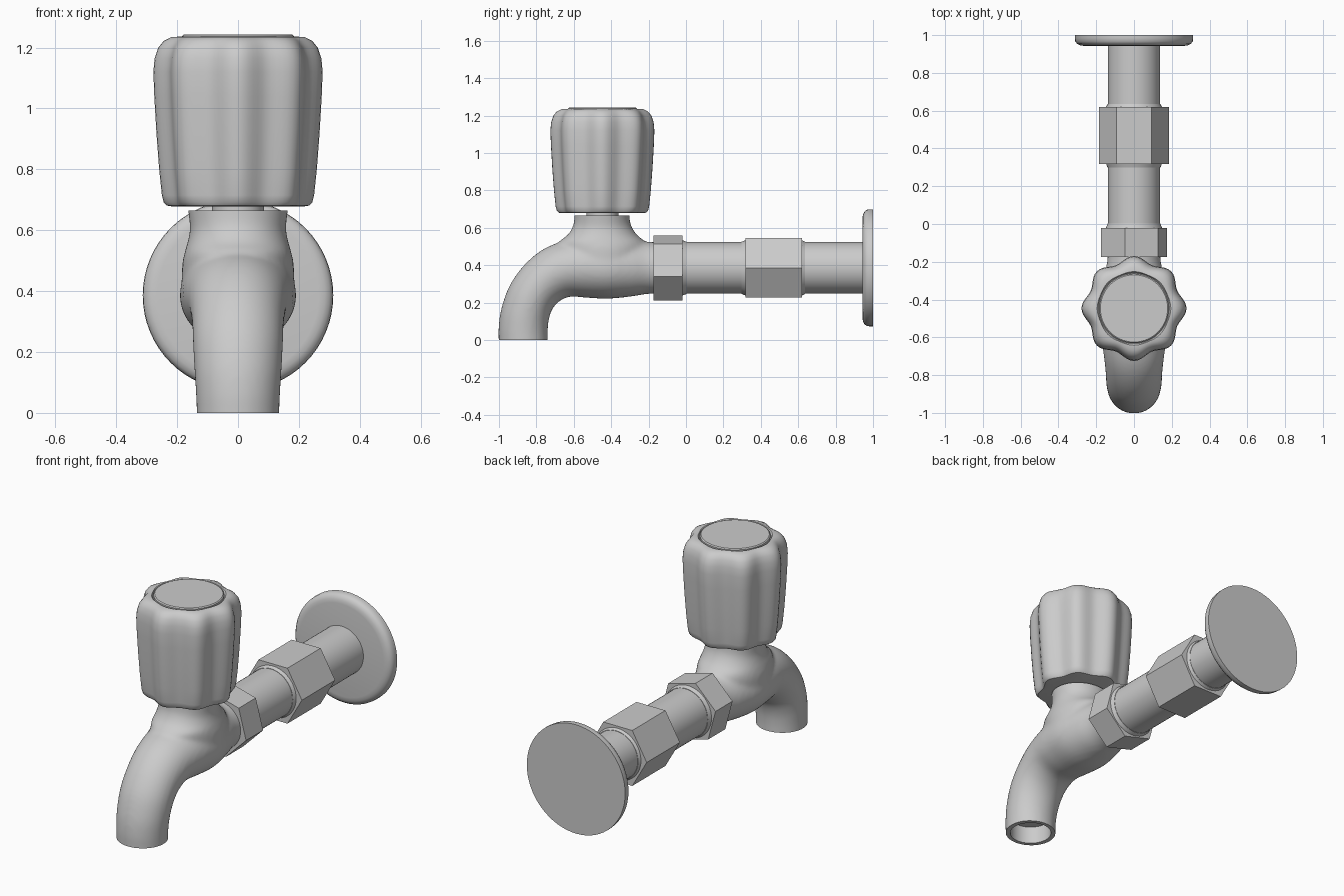
import bpy, bmesh
from math import sin, cos, pi, radians
from mathutils import Vector

if "Cube" in bpy.data.objects:
    bpy.data.objects.remove(bpy.data.objects["Cube"])

AXIS_Z = 0.386    # height of the pipe centreline
STEM_Y = -0.447   # handle axis


def rings_to_bmesh(bm, rings):
    rows = [[bm.verts.new(p) for p in r] for r in rings]
    n = len(rows[0])
    for a, b in zip(rows, rows[1:]):
        for i in range(n):
            bm.faces.new((a[i], a[(i + 1) % n], b[(i + 1) % n], b[i]))
    bm.faces.new(rows[0])
    bm.faces.new(rows[-1])


def finish(name, bm, angle=35):
    bmesh.ops.recalc_face_normals(bm, faces=bm.faces)
    me = bpy.data.meshes.new(name)
    bm.to_mesh(me)
    bm.free()
    ob = bpy.data.objects.new(name, me)
    bpy.context.collection.objects.link(ob)
    if angle:
        smooth(ob, angle)
    return ob


def activate(ob):
    bpy.ops.object.select_all(action='DESELECT')
    ob.select_set(True)
    bpy.context.view_layer.objects.active = ob


def smooth(ob, angle):
    activate(ob)
    bpy.ops.object.shade_smooth_by_angle(angle=radians(angle))


def apply(ob, mod):
    activate(ob)
    bpy.ops.object.modifier_apply(modifier=mod.name)


def lathe_y(name, profile, n=48, turn=0, angle=35):
    """Rings along the pipe axis from (y, radius) pairs."""
    bm = bmesh.new()
    rings_to_bmesh(bm, [[(r * cos(2 * pi * i / n + turn), y,
                          AXIS_Z + r * sin(2 * pi * i / n + turn))
                         for i in range(n)] for y, r in profile])
    return finish(name, bm, angle)


def lathe_z(name, profile, y, n=64, wave=None):
    """Rings about a vertical axis from (z, radius[, scallop]) tuples."""
    bm = bmesh.new()
    rings = []
    for p in profile:
        w = p[2] if len(p) > 2 else 0
        ring = []
        for i in range(n):
            t = 2 * pi * i / n
            r = p[1] * (1 - w * (1 - cos(8 * t)) / 2)
            ring.append((r * cos(t), y + r * sin(t), p[0]))
        rings.append(ring)
    rings_to_bmesh(bm, rings)
    return finish(name, bm)


def spline(rows, steps=5):
    """Catmull-Rom through rows of numbers."""
    pts = [Vector(r) for r in rows]
    out = []
    for i in range(len(pts) - 1):
        a, b, c, d = pts[max(i - 1, 0)], pts[i], pts[i + 1], pts[min(i + 2, len(pts) - 1)]
        for s in range(steps):
            t = s / steps
            out.append(0.5 * (2 * b + (c - a) * t + (2 * a - 5 * b + 4 * c - d) * t ** 2
                              + (3 * b - a - 3 * c + d) * t ** 3))
    return out + [pts[-1]]


def section_loft(bm, rows, n=40):
    """Ellipses given by two side-view ends (y1, z1), (y2, z2) and half width in x."""
    rings = []
    for y1, z1, y2, z2, hx in spline(rows):
        cy, cz, dy, dz = (y1 + y2) / 2, (z1 + z2) / 2, (y1 - y2) / 2, (z1 - z2) / 2
        rings.append([(hx * sin(2 * pi * i / n), cy + dy * cos(2 * pi * i / n),
                       cz + dz * cos(2 * pi * i / n)) for i in range(n)])
    rings_to_bmesh(bm, rings)


# Tap body: curved spout and neck, fused by voxel remesh
bm = bmesh.new()
section_loft(bm, [
    (-0.10, 0.525, -0.10, 0.247, 0.14), (-0.20, 0.525, -0.20, 0.247, 0.142),
    (-0.30, 0.54, -0.30, 0.232, 0.168), (-0.42, 0.55, -0.42, 0.221, 0.191),
    (-0.56, 0.55, -0.54, 0.227, 0.183), (-0.73, 0.503, -0.62, 0.232, 0.163),
    (-0.85, 0.417, -0.68, 0.205, 0.152), (-0.94, 0.297, -0.717, 0.16, 0.148),
    (-0.987, 0.17, -0.735, 0.10, 0.143), (-1.002, 0.07, -0.739, 0.04, 0.138),
    (-1.002, 0.0, -0.738, 0.0, 0.136), (-1.002, -0.06, -0.738, -0.06, 0.135)])
section_loft(bm, [
    (-0.64, 0.38, -0.24, 0.38, 0.186), (-0.67, 0.48, -0.215, 0.48, 0.184),
    (-0.678, 0.525, -0.22, 0.525, 0.176), (-0.635, 0.56, -0.26, 0.56, 0.166),
    (-0.608, 0.60, -0.288, 0.60, 0.158), (-0.598, 0.64, -0.30, 0.64, 0.161),
    (-0.594, 0.72, -0.303, 0.72, 0.172)])
body = finish("tap_body", bm, None)
m = body.modifiers.new("fuse", 'REMESH')
m.mode, m.voxel_size = 'VOXEL', 0.012
apply(body, m)
m = body.modifiers.new("soften", 'SMOOTH')
m.factor, m.iterations = 0.5, 10
apply(body, m)

# Trim the three ends flat
bm = bmesh.new()
bm.from_mesh(body.data)
for co, no in (((0, 0, 0), (0, 0, -1)), ((0, 0, 0.665), (0, 0, 1)), ((0, -0.15, 0), (0, 1, 0))):
    geom = bm.verts[:] + bm.edges[:] + bm.faces[:]
    cut = bmesh.ops.bisect_plane(bm, geom=geom, plane_co=co, plane_no=no, clear_outer=True)
    edges = [e for e in cut['geom_cut'] if isinstance(e, bmesh.types.BMEdge)]
    bmesh.ops.holes_fill(bm, edges=edges, sides=0)
bmesh.ops.recalc_face_normals(bm, faces=bm.faces)
bm.to_mesh(body.data)
bm.free()

# Spout bore
cutter = lathe_z("bore_cutter", [(-0.1, 0.11), (0.1, 0.11)], -0.87)
cutter.hide_render = True
m = body.modifiers.new("bore", 'BOOLEAN')
m.operation, m.object, m.solver = 'DIFFERENCE', cutter, 'EXACT'
apply(body, m)
bpy.data.objects.remove(cutter)
smooth(body, 40)

# Supply pipe and wall flange
lathe_y("supply_pipe", [(-0.16, 0.138), (0.96, 0.138)])
lathe_y("wall_flange", [(0.943, 0.265), (0.946, 0.285), (0.954, 0.301),
                        (0.967, 0.311), (0.985, 0.313), (1.0, 0.313)], 64)

# Hexagonal nuts with tapered collars
lathe_y("tap_nut", [(-0.175, 0.18), (-0.02, 0.18)], 6, radians(-15), None)
lathe_y("coupling_nut", [(0.318, 0.184), (0.62, 0.184)], 6, 0, None)
for name, y0, y1 in (("tap_nut_collar", -0.03, 0.002), ("coupling_front_collar", 0.33, 0.298),
                     ("coupling_rear_collar", 0.61, 0.636)):
    lathe_y(name, [(y0, 0.152), (y1, 0.14)])

# Stem, scalloped handle and top cap
lathe_z("stem", [(0.64, 0.085), (0.70, 0.085)], STEM_Y)
lathe_z("handle", [(0.678, 0.215, 0.07), (0.681, 0.233, 0.09), (0.692, 0.244, 0.1), (0.715, 0.25, 0.11),
                   (0.80, 0.259, 0.11), (0.92, 0.268, 0.11), (1.04, 0.275, 0.11),
                   (1.12, 0.278, 0.11), (1.165, 0.274, 0.11), (1.20, 0.262, 0.1),
                   (1.222, 0.244, 0.09), (1.234, 0.22, 0.07), (1.236, 0.195, 0.02),
                   (1.226, 0.187)], STEM_Y, 96)
lathe_z("handle_cap", [(1.21, 0.184), (1.238, 0.184), (1.243, 0.178)], STEM_Y)
